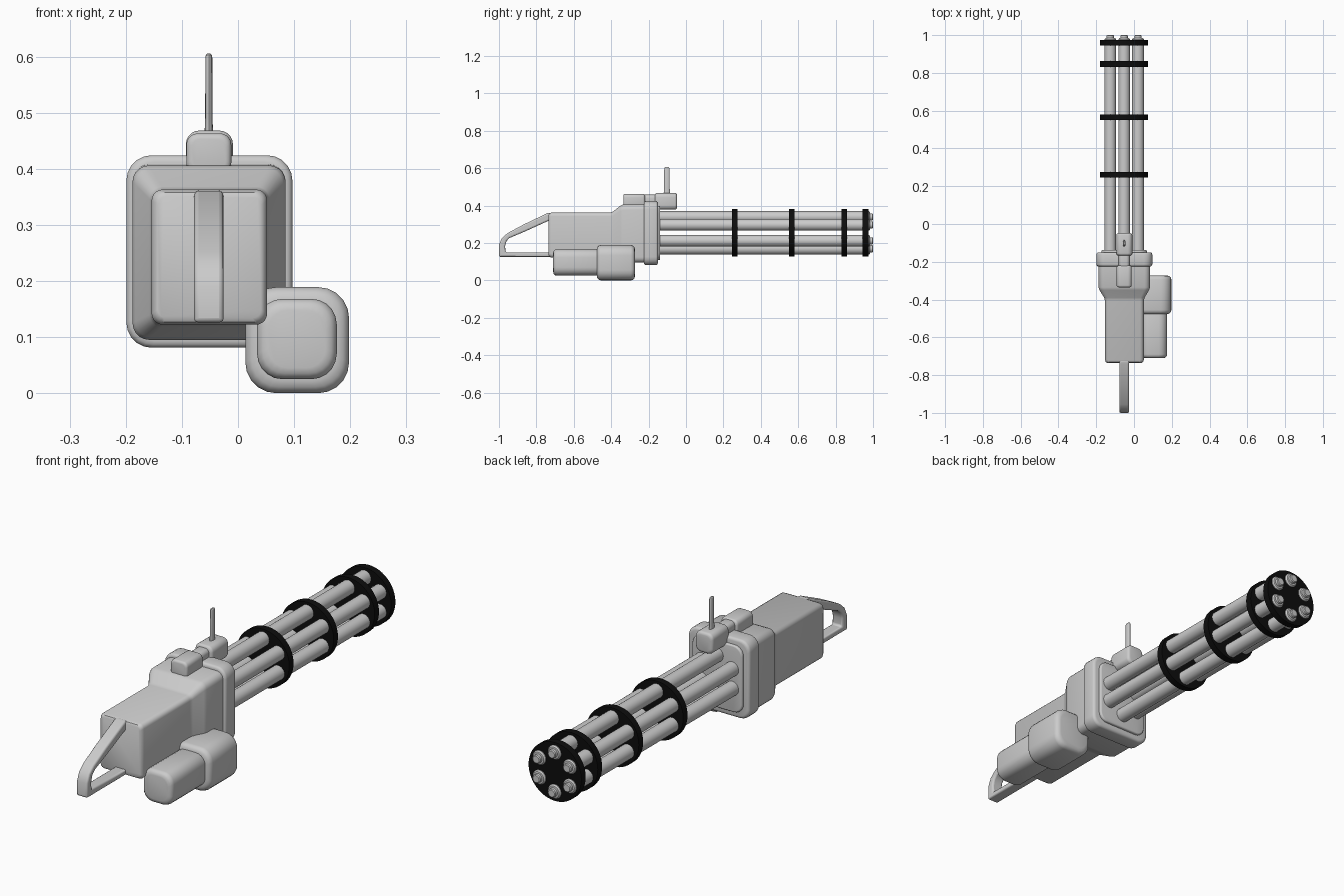
import bpy, bmesh, math
from mathutils import Matrix, Vector

if "Cube" in bpy.data.objects:
    bpy.data.objects.remove(bpy.data.objects["Cube"])

CX, CZ = -0.052, 0.254          # barrel cluster axis


def material(name, v):
    m = bpy.data.materials.new(name)
    m.diffuse_color = (v, v, v, 1)
    m.use_nodes = True
    m.node_tree.nodes["Principled BSDF"].inputs["Base Color"].default_value = m.diffuse_color
    return m


GREY = material("grey metal", 0.6)
BLACK = material("black metal", 0.004)


def finish(name, bm, mat, angle=35):
    bmesh.ops.recalc_face_normals(bm, faces=bm.faces)
    me = bpy.data.meshes.new(name)
    bm.to_mesh(me)
    bm.free()
    me.materials.append(mat)
    for p in me.polygons:
        p.use_smooth = True
    me.set_sharp_from_angle(angle=math.radians(angle))
    ob = bpy.data.objects.new(name, me)
    bpy.context.collection.objects.link(ob)
    return ob


def bridge(bm, a, b):
    n = len(a)
    for i in range(n):
        bm.faces.new((a[i], a[(i + 1) % n], b[(i + 1) % n], b[i]))


def loft(name, sections, mat=GREY, seg=5, angle=35):
    """Rounded rectangles (y, x0, x1, z0, z1, corner radius) joined along y."""
    bm = bmesh.new()
    rings = []
    for y, x0, x1, z0, z1, r in sections:
        ring = []
        for k, (cx, cz) in enumerate(((x1 - r, z1 - r), (x0 + r, z1 - r),
                                      (x0 + r, z0 + r), (x1 - r, z0 + r))):
            for s in range(seg + 1):
                a = math.pi / 2 * (k + s / seg)
                ring.append(bm.verts.new((cx + r * math.cos(a), y, cz + r * math.sin(a))))
        rings.append(ring)
    for a, b in zip(rings, rings[1:]):
        bridge(bm, a, b)
    bm.faces.new(rings[0])
    bm.faces.new(rings[-1])
    return finish(name, bm, mat, angle)


def block(name, y0, y1, x0, x1, z0, z1, r, e):
    """Rounded block whose ends are softened by e."""
    secs = []
    for y, s in ((y0, 1), (y1, -1)):
        part = []
        for t in (0, 30, 60, 90):
            d = e * (1 - math.sin(math.radians(t)))
            dy = e * (1 - math.cos(math.radians(t)))
            part.append((y + s * dy, x0 + d, x1 - d, z0 + d, z1 - d, max(r - d * 0.5, 0.004)))
        secs += part if s == 1 else part[::-1]
    return loft(name, secs)


def lathe(name, x, z, profile, mat, n=24):
    """Turned part along y from (y, radius) pairs."""
    bm = bmesh.new()
    rings = [[bm.verts.new((x + r * math.cos(2 * math.pi * i / n), y,
                            z + r * math.sin(2 * math.pi * i / n))) for i in range(n)]
             for y, r in profile]
    for a, b in zip(rings, rings[1:]):
        bridge(bm, a, b)
    bm.faces.new(rings[0])
    bm.faces.new(rings[-1])
    return finish(name, bm, mat)


# Six barrels with stepped muzzles
for i in range(6):
    a = math.radians(30 + 60 * i)
    lathe(f"barrel_{i + 1}", CX + 0.085 * math.cos(a), CZ + 0.085 * math.sin(a),
          [(-0.2, 0.031), (0.978, 0.031), (0.984, 0.026), (0.985, 0.019),
           (0.997, 0.019), (1.0, 0.015)], GREY)

# Black clamp discs
for i, y in enumerate((0.26, 0.565, 0.847, 0.96)):
    lathe(f"clamp_disc_{i + 1}", CX, CZ, [(y - 0.015, 0.127), (y + 0.015, 0.127)], BLACK, 48)

# Receiver: rear box flaring into the wider housing
loft("receiver", [
    (-0.735, -0.143, 0.041, 0.134, 0.351, 0.015),
    (-0.731, -0.149, 0.047, 0.127, 0.358, 0.018),
    (-0.720, -0.154, 0.052, 0.122, 0.363, 0.02),
    (-0.405, -0.154, 0.052, 0.122, 0.363, 0.02),
    (-0.390, -0.158, 0.056, 0.118, 0.368, 0.022),
    (-0.350, -0.183, 0.080, 0.100, 0.400, 0.028),
    (-0.335, -0.188, 0.085, 0.095, 0.406, 0.03),
    (-0.200, -0.188, 0.085, 0.095, 0.408, 0.03)])
block("front_flange", -0.225, -0.15, -0.199, 0.097, 0.081, 0.424, 0.045, 0.012)
block("front_plate", -0.17, -0.138, -0.172, 0.068, 0.108, 0.398, 0.04, 0.006)

# Side motor: slim rear and thick front
block("motor_rear", -0.71, -0.45, 0.034, 0.176, 0.025, 0.168, 0.045, 0.02)
block("motor_front", -0.477, -0.273, 0.013, 0.198, 0.0, 0.189, 0.055, 0.022)

# Top mount: rear block, neck, front block
block("mount_rear", -0.335, -0.22, -0.092, -0.012, 0.39, 0.463, 0.02, 0.01)
block("mount_neck", -0.235, -0.14, -0.081, -0.023, 0.40, 0.458, 0.018, 0.004)
block("mount_front", -0.167, -0.048, -0.093, -0.009, 0.378, 0.468, 0.024, 0.012)

# Upright post, flattened sideways with a rounded top
bm = bmesh.new()
rings = []
for z, s in ((0.45, 1.25), (0.475, 1.1), (0.49, 1), (0.598, 0.95), (0.603, 0.8), (0.605, 0.5)):
    rings.append([bm.verts.new((CX + 0.0065 * s * math.cos(math.pi * i / 8),
                                -0.102 + 0.015 * s * math.sin(math.pi * i / 8), z))
                  for i in range(16)])
for a, b in zip(rings, rings[1:]):
    bridge(bm, a, b)
bm.faces.new(rings[0])
bm.faces.new(rings[-1])
finish("upright_post", bm, GREY)

# Rear grip: closed loop in the y-z plane with an opening
outer = [(-0.72, 0.362), (-0.74, 0.36), (-0.87, 0.298), (-0.955, 0.252), (-0.985, 0.225),
         (-1.0, 0.19), (-1.0, 0.126), (-0.72, 0.126)]
inner = [(-0.72, 0.325), (-0.75, 0.312), (-0.86, 0.262), (-0.945, 0.226), (-0.960, 0.21),
         (-0.967, 0.185), (-0.965, 0.15), (-0.72, 0.15)]
bm = bmesh.new()
loops = [[bm.verts.new((CX + dx, y, z)) for y, z in pts]
         for pts, dx in ((outer, -0.026), (outer, 0.026), (inner, 0.026), (inner, -0.026))]
for i in range(4):
    bridge(bm, loops[i], loops[(i + 1) % 4])
grip = finish("rear_grip", bm, GREY)
bev = grip.modifiers.new("soft edges", 'BEVEL')
bev.width = 0.008
bev.segments = 3
bev.limit_method = 'ANGLE'
bev.angle_limit = math.radians(50)
